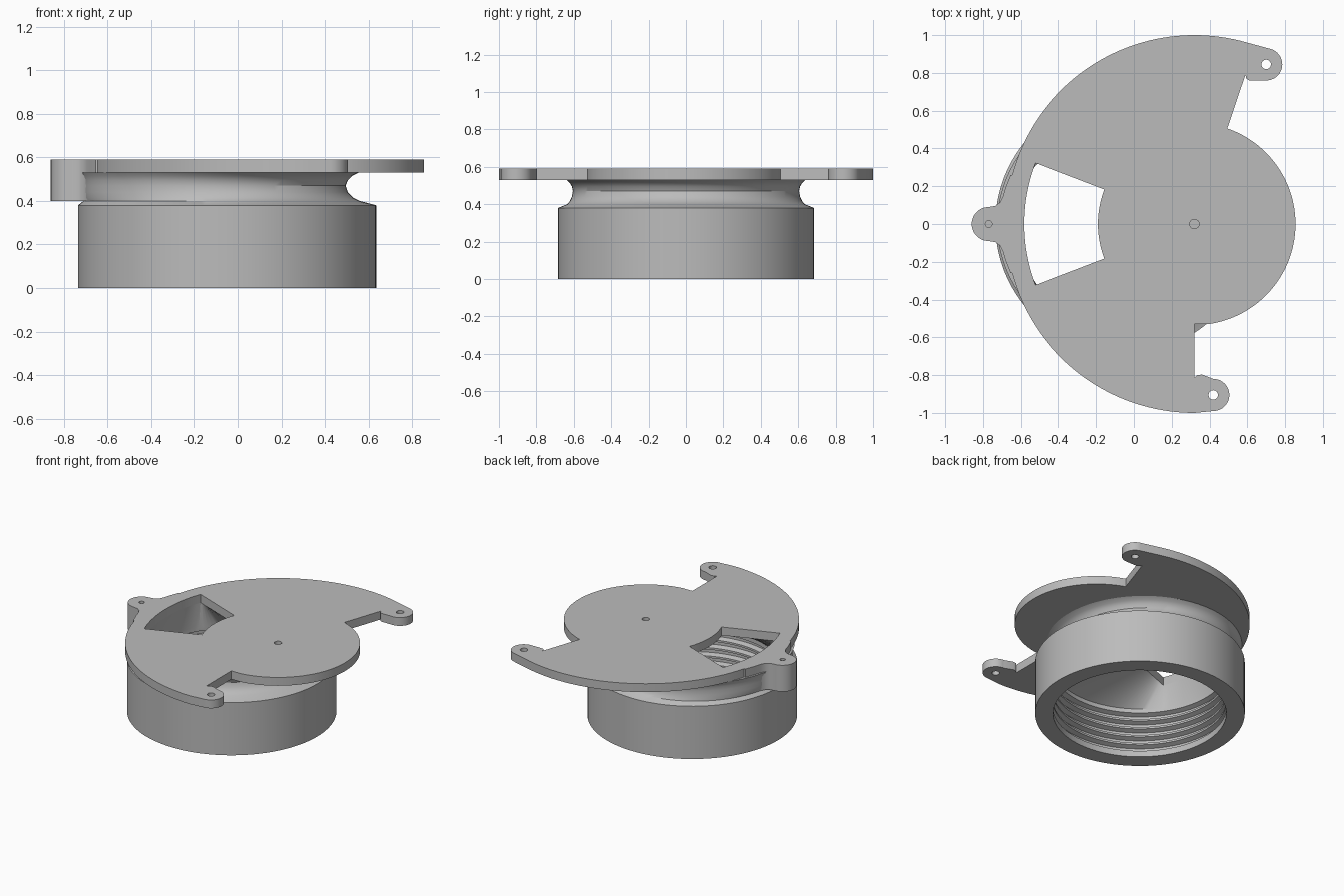
import bpy, bmesh
from math import sin, cos, radians

if "Cube" in bpy.data.objects:
    bpy.data.objects.remove(bpy.data.objects["Cube"], do_unlink=True)

grey = bpy.data.materials.new("plain_grey")
grey.use_nodes = True
grey.diffuse_color = (0.5, 0.5, 0.5, 1)
grey.node_tree.nodes["Principled BSDF"].inputs["Base Color"].default_value = (0.5, 0.5, 0.5, 1)

PIVOT = (0.32, 0)          # axis of the cover disc
AXIS = -0.05               # x of the collar axis
BORE = 0.565
SEGMENTS = 120
DECK, TOP = 0.53, 0.59     # underside and top of the cover


def arc(centre, radius, start, end, steps=24):
    angles = [radians(start + (end - start) * i / steps) for i in range(steps + 1)]
    return [(centre[0] + radius * cos(a), centre[1] + radius * sin(a)) for a in angles]


def circle(centre, radius, steps=SEGMENTS):
    return arc(centre, radius, 0, 360, steps)[:-1]


def finish(name, mesh):
    mesh.materials.clear()
    mesh.materials.append(grey)
    obj = bpy.data.objects.new(name, mesh)
    bpy.context.collection.objects.link(obj)
    bpy.ops.object.select_all(action='DESELECT')
    obj.select_set(True)
    bpy.context.view_layer.objects.active = obj
    bpy.ops.object.shade_smooth_by_angle(angle=radians(30))
    return obj


def slab(name, loops, low, high):
    """Flat plate from an outline followed by hole outlines."""
    curve = bpy.data.curves.new(name + "_outline", 'CURVE')
    curve.dimensions = '2D'
    curve.fill_mode = 'BOTH'
    curve.extrude = (high - low) / 2
    for loop in loops:
        spline = curve.splines.new('POLY')
        spline.points.add(len(loop) - 1)
        for point, (x, y) in zip(spline.points, loop):
            point.co = (x, y, 0, 1)
        spline.use_cyclic_u = True
    temp = bpy.data.objects.new(name + "_temp", curve)
    bpy.context.collection.objects.link(temp)
    graph = bpy.context.evaluated_depsgraph_get()
    mesh = bpy.data.meshes.new_from_object(temp.evaluated_get(graph))
    bpy.data.objects.remove(temp, do_unlink=True)
    bm = bmesh.new()
    bm.from_mesh(mesh)
    bmesh.ops.remove_doubles(bm, verts=bm.verts, dist=0.0001)
    bmesh.ops.translate(bm, verts=bm.verts, vec=(0, 0, (low + high) / 2))
    bmesh.ops.recalc_face_normals(bm, faces=bm.faces)
    bm.to_mesh(mesh)
    bm.free()
    return finish(name, mesh)


# Window outline: a ring sector about the pivot, starting at its inner middle
WINDOW_IN, WINDOW_OUT, WINDOW_HALF = 0.51, 0.902, 21


def window_loop():
    inner = arc(PIVOT, WINDOW_IN, 180, 180 - WINDOW_HALF, 20)
    outer = arc(PIVOT, WINDOW_OUT, 180 - WINDOW_HALF, 180, 11)
    a, b = inner[-1], outer[0]
    side = [(a[0] + (b[0] - a[0]) * i / 29, a[1] + (b[1] - a[1]) * i / 29) for i in range(1, 29)]
    half = inner + side + outer
    return half + [(x, -y) for x, y in half[-2:0:-1]]


# Collar: outer wall, eccentric neck, chute to the window, threaded bore
window = window_loop()
rings = [(0.0, circle((AXIS, 0), 0.685))]
neck = [(0.38, 0.635, 0.685), (0.40, 0.56, 0.635), (0.415, 0.53, 0.622), (0.44, 0.505, 0.61),
        (0.47, 0.495, 0.605), (0.495, 0.505, 0.61), (0.515, 0.525, 0.622), (DECK, 0.555, 0.64)]
for z, right, radius in neck:
    rings.append((z, circle((right - radius, 0), radius)))
rings.append((DECK, window))
rings.append((0.36, circle((AXIS, 0), BORE)))
for i in range(5):
    z = 0.33 - i * 0.06
    for drop, radius in ((0, BORE), (0.012, 0.597), (0.034, 0.597), (0.046, BORE)):
        rings.append((z - drop, circle((AXIS, 0), radius)))
rings.append((0.0, circle((AXIS, 0), BORE)))

bm = bmesh.new()
loops = [[bm.verts.new((x, y, z)) for x, y in loop] for z, loop in rings]
for i, low in enumerate(loops):
    high = loops[(i + 1) % len(loops)]
    count = len(low)
    for j in range(count):
        k = (j + 1) % count
        bm.faces.new((low[j], low[k], high[k], high[j]))
bmesh.ops.recalc_face_normals(bm, faces=bm.faces)
collar_mesh = bpy.data.meshes.new("threaded_collar")
bm.to_mesh(collar_mesh)
bm.free()
finish("threaded_collar", collar_mesh)

# Cover: large arc, two screw tabs, small round end
front_tab, back_tab, TAB = (0.42, -0.905), (0.70, 0.845), 0.085
outline = arc(PIVOT, 1.0, 74, 270, 100)
outline += arc(front_tab, TAB, -90, 90)
outline += [(0.36, -0.797), (0.335, -0.80), (0.32, -0.815), (0.32, -0.53)]
outline += arc(PIVOT, 0.535, -82, 71, 80)
outline += [(0.59, 0.79), (0.595, 0.77), (0.61, 0.76)]
outline += arc(back_tab, TAB, -90, 75)
holes = [circle(c, 0.025, 24) for c in (PIVOT, front_tab, back_tab)]
slab("cover_plate", [outline, window] + holes, DECK, TOP)

# Pivot post: round lug flaring into the collar
post = (-0.77, 0)
flare = [(-0.735, 0.096), (-0.71, 0.115), (-0.695, 0.145), (-0.682, 0.19), (-0.655, 0.26), (-0.63, 0.26)]
lug = arc(post, 0.09, 90, 270) + [(x, -y) for x, y in flare] + flare[::-1]
slab("post_base", [lug], 0.40, DECK)
slab("post_top", [lug, circle(post, 0.018, 24)], DECK, TOP)
